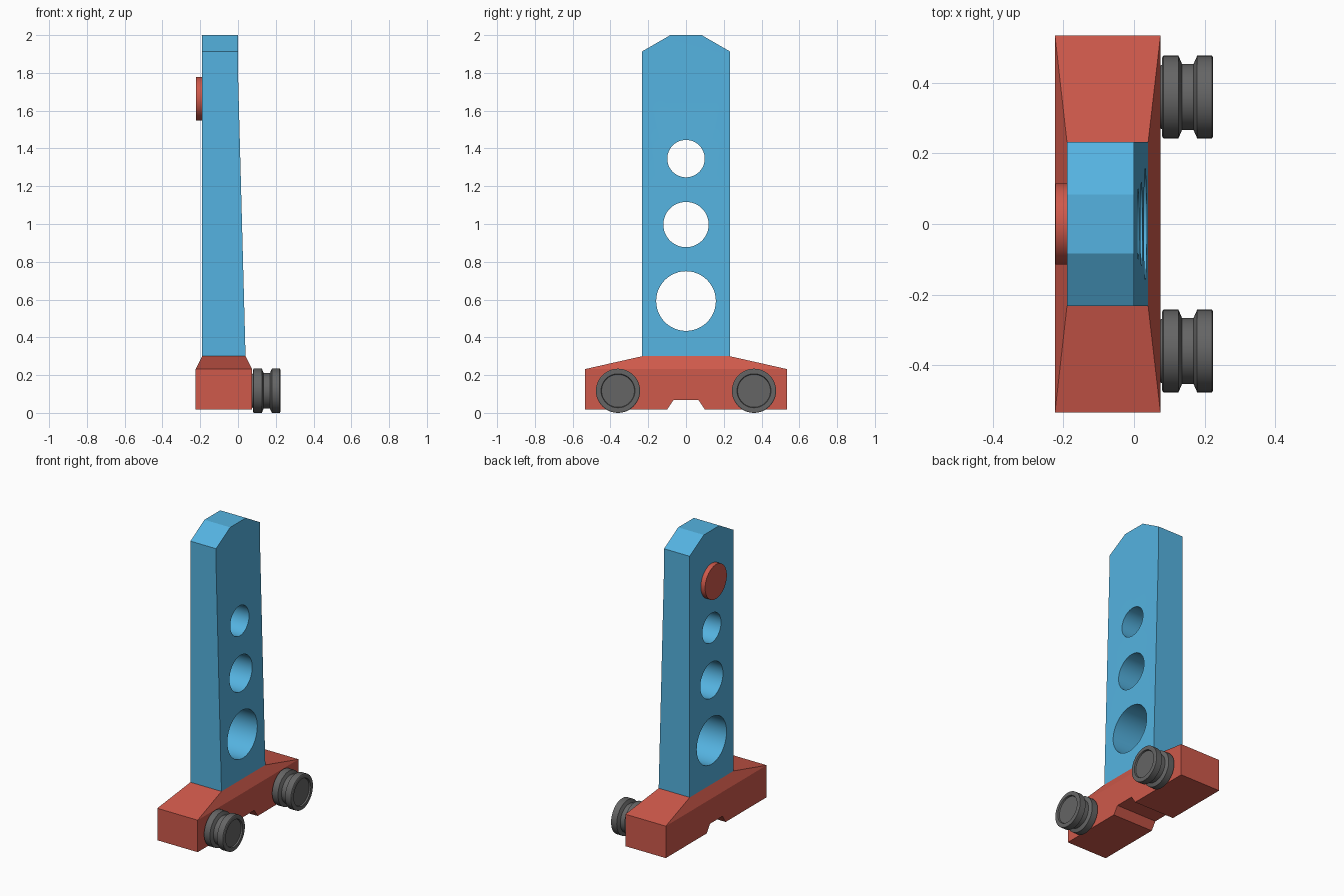
import bpy, bmesh, math
from mathutils import Vector, Matrix

if "Cube" in bpy.data.objects:
    bpy.data.objects.remove(bpy.data.objects["Cube"])


def material(name, color):
    mat = bpy.data.materials.new(name)
    mat.diffuse_color = (*color, 1)
    mat.use_nodes = True
    mat.node_tree.nodes["Principled BSDF"].inputs["Base Color"].default_value = mat.diffuse_color
    return mat


BLUE = material("blue", (0.09, 0.45, 0.75))
RED = material("red", (0.62, 0.10, 0.07))
DARK = material("dark_grey", (0.13, 0.13, 0.13))


def finish(name, bm, mat=None):
    bmesh.ops.recalc_face_normals(bm, faces=bm.faces[:])
    mesh = bpy.data.meshes.new(name)
    bm.to_mesh(mesh)
    bm.free()
    obj = bpy.data.objects.new(name, mesh)
    bpy.context.collection.objects.link(obj)
    if mat:
        mesh.materials.append(mat)
    return obj


def prism(points, offset):
    bm = bmesh.new()
    face = bm.faces.new([bm.verts.new(p) for p in points])
    new = bmesh.ops.extrude_face_region(bm, geom=[face])["geom"]
    bmesh.ops.translate(bm, vec=offset, verts=[v for v in new if isinstance(v, bmesh.types.BMVert)])
    bmesh.ops.recalc_face_normals(bm, faces=bm.faces[:])
    return bm


def slice_off(bm, point, normal):
    geom = bm.verts[:] + bm.edges[:] + bm.faces[:]
    bmesh.ops.bisect_plane(bm, geom=geom, dist=1e-5, plane_co=point,
                           plane_no=Vector(normal).normalized(), clear_outer=True)
    rim = [e for e in bm.edges if e.is_boundary]
    bmesh.ops.edgeloop_fill(bm, edges=rim)


def add_cylinder(bm, x, y, z, radius, depth, segments=48):
    matrix = Matrix.Translation((x, y, z)) @ Matrix.Rotation(math.pi / 2, 4, 'Y')
    bmesh.ops.create_cone(bm, cap_ends=True, segments=segments, radius1=radius,
                          radius2=radius, depth=depth, matrix=matrix)


def smooth(obj):
    bpy.ops.object.select_all(action='DESELECT')
    bpy.context.view_layer.objects.active = obj
    obj.select_set(True)
    bpy.ops.object.shade_smooth_by_angle(angle=math.radians(25))


# Tapered post with a chamfered top
W = 0.232
side = [(-0.19, 0.3), (0.04, 0.3), (0.0, 1.8), (0.0, 2.0), (-0.19, 2.0)]
bm = prism([(x, -W, z) for x, z in side], (0, 2 * W, 0))
for s in (-1, 1):
    slice_off(bm, (0, s * W, 1.914), (0, s * 0.086, W - 0.083))
post = finish("post", bm, BLUE)

# Three holes through the post
bm = bmesh.new()
for z, r in ((0.592, 0.158), (0.997, 0.12), (1.346, 0.099)):
    add_cylinder(bm, -0.08, 0, z, r, 0.6)
cutter = finish("hole_cutter", bm)
cutter.hide_render = True
mod = post.modifiers.new("holes", 'BOOLEAN')
mod.operation = 'DIFFERENCE'
mod.solver = 'EXACT'
mod.object = cutter
bpy.context.view_layer.objects.active = post
bpy.ops.object.modifier_apply(modifier="holes")
bpy.data.objects.remove(cutter)
smooth(post)

# Base with sloped shoulders and a notch underneath
half = [(0.066, 0.069), (0.1, 0.018), (0.534, 0.018), (0.534, 0.232), (W, 0.3)]
outline = half + [(-y, z) for y, z in reversed(half)]
bm = prism([(-0.224, y, z) for y, z in outline], (0.299, 0, 0))
slice_off(bm, (0.075, 0, 0.232), (0.068, 0, 0.035))
slice_off(bm, (-0.224, 0, 0.232), (-0.068, 0, 0.034))
finish("base", bm, RED)

# Round button on the back of the post
bm = bmesh.new()
add_cylinder(bm, -0.203, 0, 1.664, 0.115, 0.038)
smooth(finish("button", bm, RED))

# Grooved wheels, lathed around x
section = [(0.07, 0), (0.07, 0.087), (0.08, 0.092), (0.08, 0.112), (0.083, 0.117),
           (0.126, 0.117), (0.136, 0.094), (0.169, 0.094), (0.179, 0.117),
           (0.221, 0.117), (0.224, 0.112), (0.224, 0.09), (0.214, 0.087), (0.214, 0)]
for name, y in (("wheel_front", -0.36), ("wheel_rear", 0.36)):
    bm = bmesh.new()
    verts = [bm.verts.new((x, 0, r)) for x, r in section]
    edges = [bm.edges.new(pair) for pair in zip(verts, verts[1:])]
    bmesh.ops.spin(bm, geom=verts + edges, cent=(0, 0, 0), axis=(1, 0, 0),
                   angle=2 * math.pi, steps=48)
    bmesh.ops.remove_doubles(bm, verts=bm.verts[:], dist=1e-5)
    wheel = finish(name, bm, DARK)
    wheel.location = (0, y, 0.117)
    smooth(wheel)
